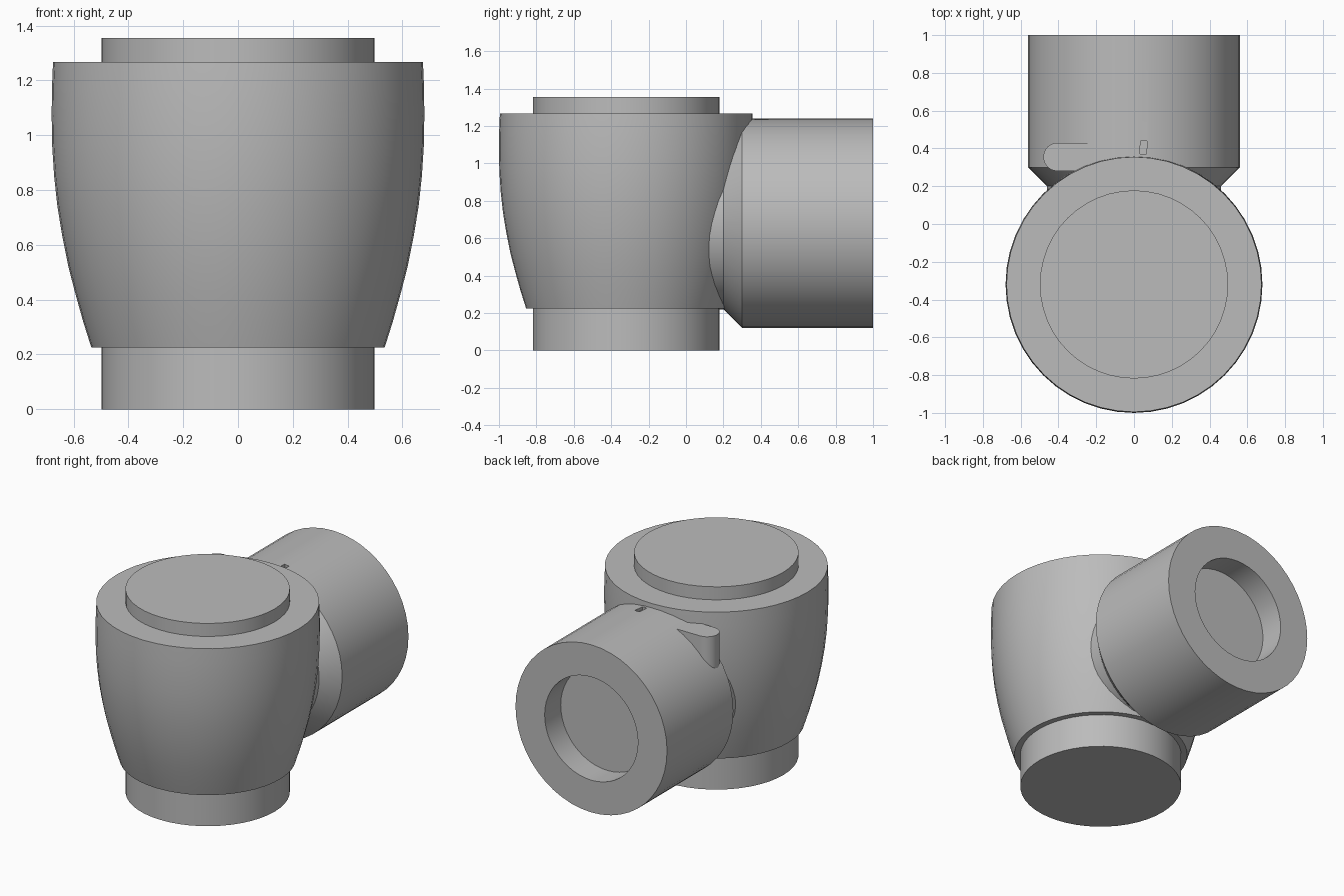
import bpy, bmesh, math
from mathutils import Matrix

if "Cube" in bpy.data.objects:
    bpy.data.objects.remove(bpy.data.objects["Cube"])

grey = bpy.data.materials.new("plain_grey")
grey.use_nodes = True
colour = (0.5, 0.5, 0.5, 1)
grey.diffuse_color = colour
grey.node_tree.nodes["Principled BSDF"].inputs["Base Color"].default_value = colour

SIDES = 48
BODY_Y = -0.32
PIPE_Z = 0.68


def make_object(name, bm):
    bmesh.ops.recalc_face_normals(bm, faces=bm.faces)
    mesh = bpy.data.meshes.new(name)
    bm.to_mesh(mesh)
    bm.free()
    mesh.materials.append(grey)
    ob = bpy.data.objects.new(name, mesh)
    bpy.context.collection.objects.link(ob)
    return ob


def smooth(ob):
    bpy.ops.object.select_all(action="DESELECT")
    ob.select_set(True)
    bpy.context.view_layer.objects.active = ob
    bpy.ops.object.shade_smooth_by_angle(angle=math.radians(30))


def lathe(name, profile, matrix):
    """Revolve (radius, height) points around z and cap both ends."""
    bm = bmesh.new()
    rings = []
    for r, h in profile:
        angles = [math.tau * i / SIDES for i in range(SIDES)]
        rings.append([bm.verts.new((r * math.cos(a), r * math.sin(a), h)) for a in angles])
    for low, high in zip(rings, rings[1:]):
        for i in range(SIDES):
            j = (i + 1) % SIDES
            bm.faces.new((low[i], low[j], high[j], high[i]))
    bm.faces.new(rings[0])
    bm.faces.new(rings[-1])
    bm.transform(matrix)
    return make_object(name, bm)


upright = Matrix.Translation((0, BODY_Y, 0))
rearward = Matrix.Translation((0, 0, PIPE_Z)) @ Matrix.Rotation(-math.pi / 2, 4, "X")

# Bulging main body with a narrower foot and raised lid
body = lathe("main_body", [
    (0.498, 0), (0.498, 0.225), (0.535, 0.225), (0.565, 0.32), (0.593, 0.42),
    (0.619, 0.52), (0.641, 0.63), (0.659, 0.74), (0.671, 0.85), (0.678, 0.96),
    (0.68, 1.07), (0.679, 1.17), (0.675, 1.268), (0.498, 1.268), (0.498, 1.355)], upright)

# Rear pipe with chamfered neck and a blind socket in its end
pipe = lathe("rear_pipe", [
    (0.46, -0.1), (0.46, 0.2), (0.56, 0.3), (0.56, 1.0), (0.345, 1.0), (0.345, 0.83)], rearward)

# Small marker slot sunk into the top of the pipe
bm = bmesh.new()
bmesh.ops.create_cube(bm, size=1, matrix=Matrix.Translation((0.05, 0.405, 1.24))
                      @ Matrix.Rotation(math.radians(-7), 4, "Z")
                      @ Matrix.Diagonal((0.036, 0.07, 0.05, 1)))
cutter = make_object("slot_cutter", bm)
cutter.hide_render = True
cut = pipe.modifiers.new("slot", "BOOLEAN")
cut.operation = "DIFFERENCE"
cut.solver = "EXACT"
cut.object = cutter
bpy.context.view_layer.objects.active = pipe
bpy.ops.object.modifier_apply(modifier=cut.name)
bpy.data.objects.remove(cutter)

# Round-ended stop lug on the pipe's shoulder
bm = bmesh.new()
lug_r, lug_x, lug_y = 0.075, -0.405, 0.355
outline = [(lug_x + lug_r * math.cos(a), lug_y + lug_r * math.sin(a))
           for a in (math.pi * (0.5 + i / 12) for i in range(13))]
outline += [(-0.2, lug_y - lug_r), (-0.2, lug_y + lug_r)]
base = bm.faces.new([bm.verts.new((x, y, 0.85)) for x, y in outline])
top = bmesh.ops.extrude_face_region(bm, geom=[base])["geom"]
bmesh.ops.translate(bm, vec=(0, 0, 0.34),
                    verts=[v for v in top if isinstance(v, bmesh.types.BMVert)])
lug = make_object("stop_lug", bm)

for ob in (body, pipe, lug):
    smooth(ob)
